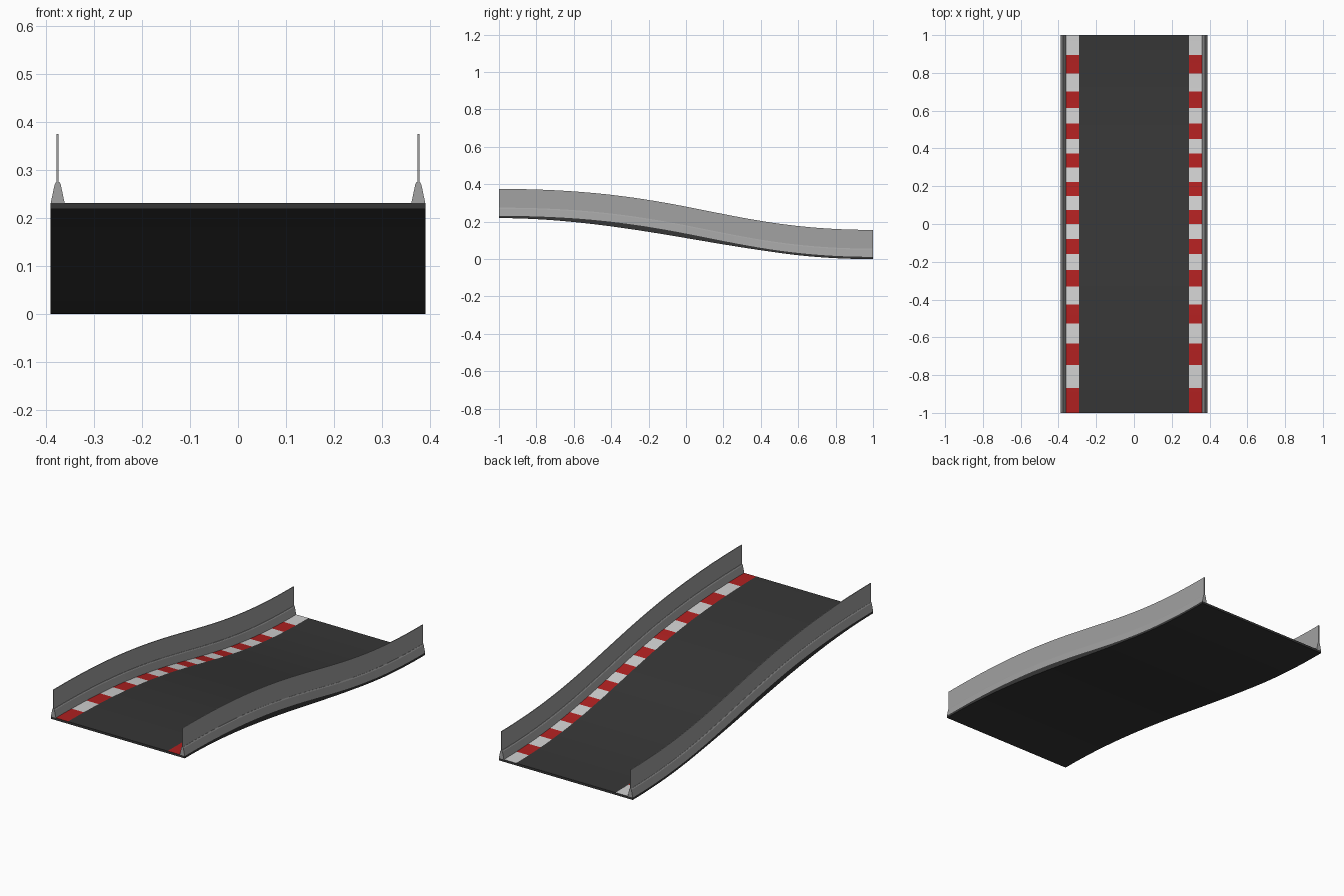
import bpy

cube = bpy.data.objects.get("Cube")
if cube:
    bpy.data.objects.remove(cube, do_unlink=True)

DROP = 0.219          # height lost from front to back
SLAB = 0.012          # slab thickness at both ends
STRIPES = 22
PANELS = 11
STEPS = 4             # rings per stripe


def material(name, r, g, b):
    m = bpy.data.materials.new(name)
    m.use_nodes = True
    m.diffuse_color = (r, g, b, 1)
    m.node_tree.nodes["Principled BSDF"].inputs["Base Color"].default_value = (r, g, b, 1)
    return m


asphalt = material("dark asphalt", 0.037, 0.037, 0.037)
red = material("kerb red", 0.43, 0.0145, 0.0145)
white = material("kerb white", 0.63, 0.63, 0.63)
grey = material("barrier grey", 0.36, 0.36, 0.36)


def ease(t):
    return t * t * (3 - 2 * t)


def path(u):
    """Point (y, z) of the road surface along the ramp."""
    v = 1 - u
    y = -v**3 + 3 * u * u * v * 0.2 + u**3
    return y, SLAB + DROP * (1 - ease(u))


def underside(u):
    """The underside sags a little below the surface on the slope."""
    y, z = path(u)
    low = DROP * (1 - ease((y + 1) / 2))
    return min(z - SLAB, 0.8 * low + 0.2 * (z - SLAB))


def sweep(name, profile, spans, mats, paint=None):
    """Sweep a closed profile of (x, height, is_bottom) along spans of u."""
    verts, faces, slots = [], [], []
    n = len(profile)
    for start, end, count in spans:
        base = len(verts)
        for i in range(count + 1):
            u = start + (end - start) * i / count
            y, z = path(u)
            verts += [(x, y, underside(u) if low else z + h) for x, h, low in profile]
        for i in range(count):
            a = base + i * n
            for j in range(n):
                k = (j + 1) % n
                faces.append((a + j, a + k, a + n + k, a + n + j))
                u = start + (end - start) * (i + 0.5) / count
                slots.append(paint(j, u) if paint else 0)
        last = base + count * n
        faces += [tuple(range(base, base + n))[::-1], tuple(range(last, last + n))]
        slots += [0, 0]
    mesh = bpy.data.meshes.new(name)
    mesh.from_pydata(verts, [], faces)
    for m in mats:
        mesh.materials.append(m)
    for face, slot in zip(mesh.polygons, slots):
        face.material_index = slot
    obj = bpy.data.objects.new(name, mesh)
    bpy.context.collection.objects.link(obj)
    # Consistent outward normals, soft along the slope
    bpy.context.view_layer.objects.active = obj
    bpy.ops.object.select_all(action='DESELECT')
    obj.select_set(True)
    bpy.ops.object.mode_set(mode='EDIT')
    bpy.ops.mesh.select_all(action='SELECT')
    bpy.ops.mesh.normals_make_consistent(inside=False)
    bpy.ops.object.mode_set(mode='OBJECT')
    bpy.ops.object.shade_smooth_by_angle(angle=0.2)
    return obj


# Road slab with red and white kerb bands painted on top
def kerb(j, u):
    if j in (1, 3):
        return 1 + int(u * STRIPES) % 2
    return 0


xs = (-0.365, -0.29, 0.29, 0.365)
slab = [(-0.39, 0, False)] + [(x, 0, False) for x in xs] + [(0.39, 0, False),
        (0.39, 0, True), (-0.39, 0, True)]
whole = [(0, 1, STRIPES * STEPS)]
sweep("road_slab", slab, whole, [asphalt, red, white], kerb)

# Barriers: tapered concrete footing with a thin panel fence on top
panels = [(i / PANELS, (i + 1) / PANELS, 2 * STEPS) for i in range(PANELS)]
footing = [(0.39, 0), (0.382, 0.038), (0.379, 0.044),
           (0.372, 0.044), (0.369, 0.038), (0.361, 0)]
fence = [(0.378, 0.04), (0.378, 0.144), (0.374, 0.144), (0.374, 0.04)]
for side, s in (("left", 1), ("right", -1)):
    sweep(side + "_barrier_footing", [(s * x, h, False) for x, h in footing], whole, [grey])
    sweep(side + "_fence_panels", [(s * x, h, False) for x, h in fence], panels, [grey])
